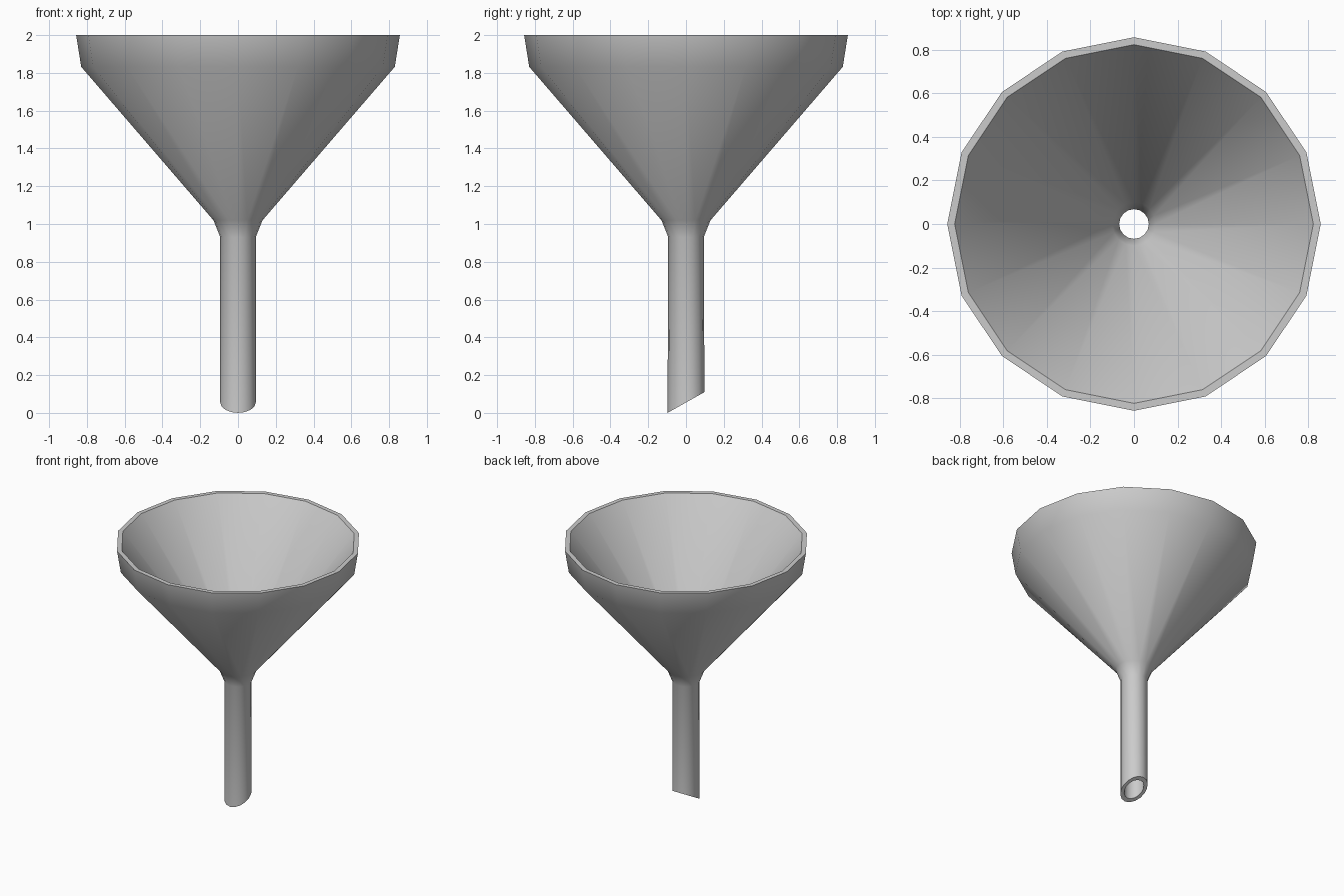
import bpy, bmesh, math

if "Cube" in bpy.data.objects:
    bpy.data.objects.remove(bpy.data.objects["Cube"])

SIDES = 16
# Closed wall profile (radius, z): outside from top to outlet, then inside back up
outer = [(0.857, 2.0), (0.83, 1.832), (0.13, 1.02), (0.094, 0.93), (0.094, 0.055)]
inner = [(0.068, 0.055), (0.068, 0.937), (0.1, 1.03), (0.823, 2.0)]
profile = outer + inner

bm = bmesh.new()
rings = []
for r, z in profile:
    ring = []
    for i in range(SIDES):
        a = 2 * math.pi * i / SIDES
        x, y = r * math.cos(a), r * math.sin(a)
        if z < 0.1:
            # Slanted outlet: low at the front, high at the back, slightly stretched
            y *= 1.04
            ring.append(bm.verts.new((x, y, z + 0.5625 * y)))
        else:
            ring.append(bm.verts.new((x, y, z)))
    rings.append(ring)

# Skin neighbouring rings, closing the wall at rim and outlet
for k, a in enumerate(rings):
    b = rings[(k + 1) % len(rings)]
    for i in range(SIDES):
        j = (i + 1) % SIDES
        bm.faces.new((a[i], b[i], b[j], a[j]))
bmesh.ops.recalc_face_normals(bm, faces=bm.faces)

mesh = bpy.data.meshes.new("funnel")
bm.to_mesh(mesh)
bm.free()
funnel = bpy.data.objects.new("funnel", mesh)
bpy.context.collection.objects.link(funnel)

# Smooth walls, crisp rim and outlet
bpy.context.view_layer.objects.active = funnel
funnel.select_set(True)
bpy.ops.object.shade_smooth_by_angle(angle=math.radians(45))
